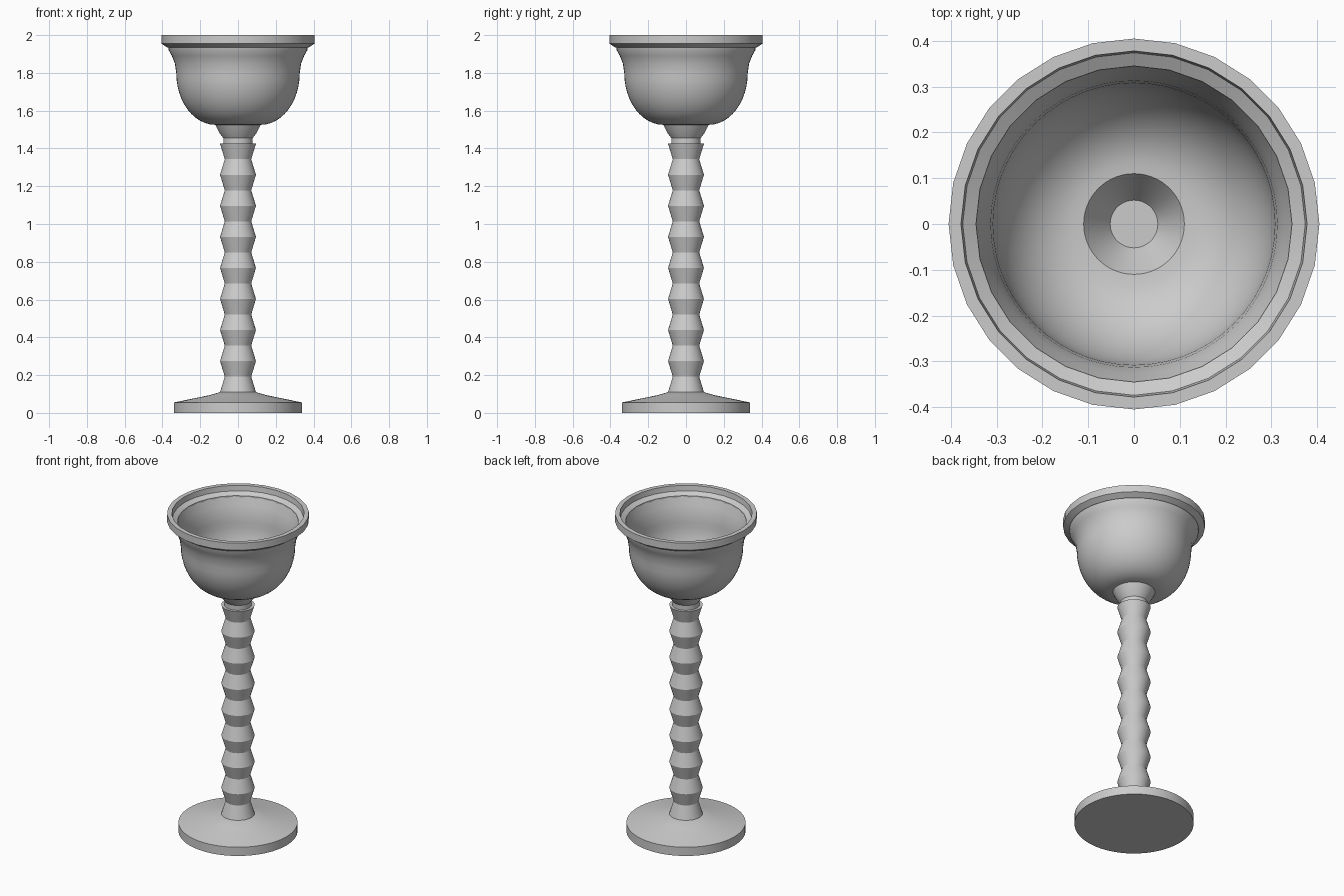
import bpy, bmesh, math

if "Cube" in bpy.data.objects:
    bpy.data.objects.remove(bpy.data.objects["Cube"])


def lathe(name, profile, sides):
    """Spin a closed (radius, z) outline around z; radius 0 becomes a pole."""
    bm = bmesh.new()
    rings = []
    for r, z in profile:
        if r == 0:
            rings.append([bm.verts.new((0, 0, z))] * sides)
        else:
            rings.append([bm.verts.new((r * math.cos(2 * math.pi * i / sides),
                                        r * math.sin(2 * math.pi * i / sides), z))
                          for i in range(sides)])
    pairs = list(zip(rings, rings[1:]))
    if profile[0][0] > 0:
        pairs.append((rings[-1], rings[0]))
    for a, b in pairs:
        for i in range(sides):
            j = (i + 1) % sides
            quad = list(dict.fromkeys((a[i], a[j], b[j], b[i])))
            if len(quad) > 2:
                bm.faces.new(quad)
    bmesh.ops.recalc_face_normals(bm, faces=bm.faces)
    mesh = bpy.data.meshes.new(name)
    bm.to_mesh(mesh)
    bm.free()
    obj = bpy.data.objects.new(name, mesh)
    bpy.context.collection.objects.link(obj)
    bpy.ops.object.select_all(action='DESELECT')
    obj.select_set(True)
    bpy.context.view_layer.objects.active = obj
    bpy.ops.object.shade_smooth_by_angle(angle=math.radians(30))
    return obj


def arc(cr, cz, a, b, steps=12):
    """Quarter ellipse from the bottom out to the side."""
    return [(cr + a * math.sin(t), cz - b * math.cos(t))
            for t in (math.pi / 2 * k / steps for k in range(steps + 1))]


# Round foot with a shallow sloping top
lathe("foot", [(0, 0), (0.34, 0), (0.34, 0.055), (0.15, 0.094),
               (0.095, 0.11), (0, 0.11)], 56)

# Stem of alternating wide and narrow rings
bottom, top, count = 0.11, 1.425, 16
stem = [(0.095 if k % 2 == 0 else 0.07, bottom + (top - bottom) * k / count)
        for k in range(count + 1)]
lathe("stem", [(0, bottom)] + stem + [(0, top)], 56)

# Bowl with neck: outside going up, inside coming down
outside = [(0, 1.42), (0.078, 1.42), (0.078, 1.455), (0.10, 1.485)]
outside += arc(0.12, 1.80, 0.207, 0.275)
outside += [(0.334, 1.85), (0.35, 1.89), (0.367, 1.92), (0.37, 1.945)]
inside = [(0.345, 1.945), (0.327, 1.895), (0.313, 1.85)]
inside += arc(0.11, 1.80, 0.198, 0.258)[::-1]
inside += [(0.052, 1.46), (0, 1.46)]
lathe("bowl", outside + inside, 56)

# Stepped rim
lathe("rim", [(0.345, 1.935), (0.375, 1.935), (0.405, 1.955), (0.405, 2.0),
              (0.378, 2.0), (0.374, 1.967), (0.345, 1.95)], 28)
